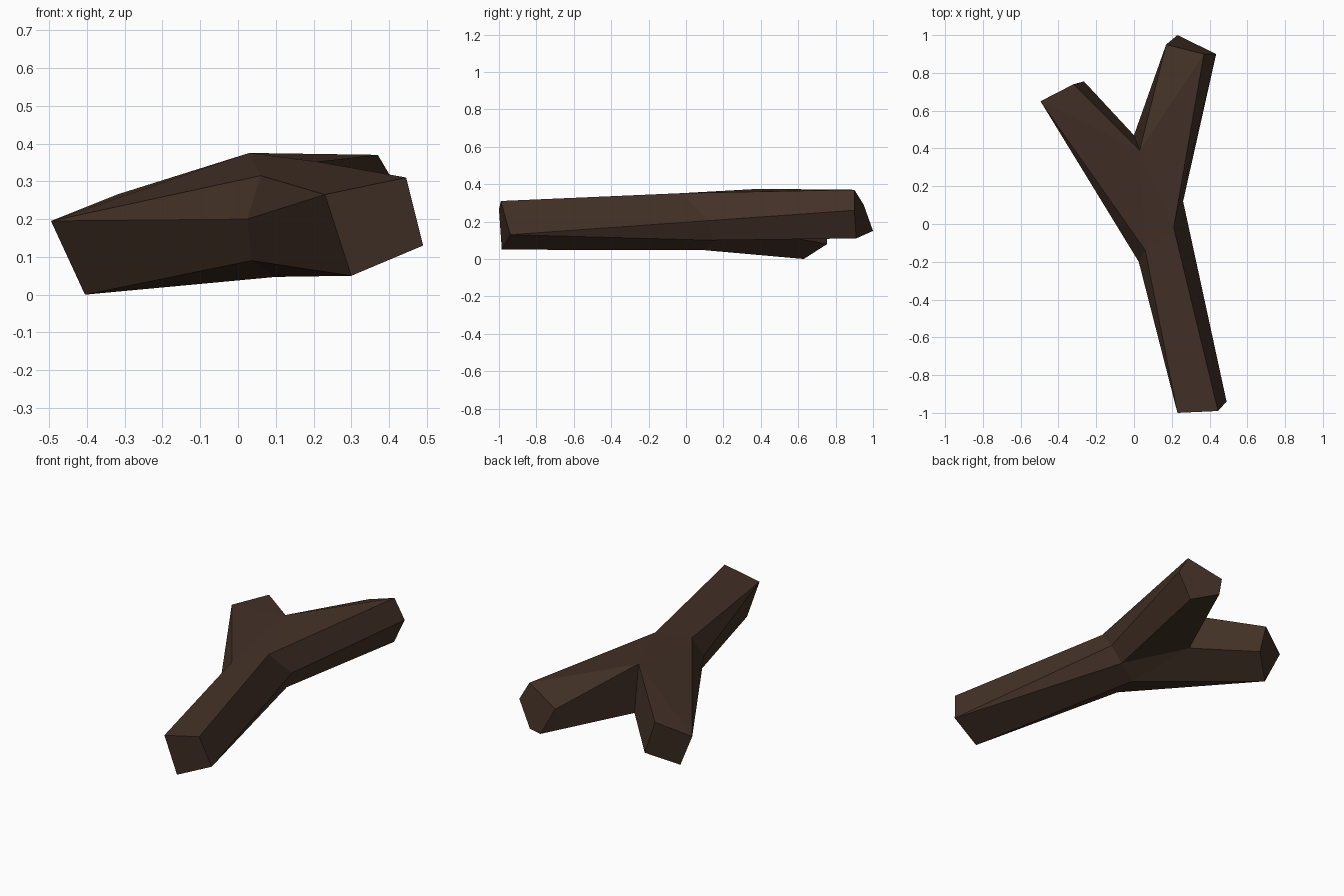
import bpy, bmesh

if "Cube" in bpy.data.objects:
    bpy.data.objects.remove(bpy.data.objects["Cube"])

bark = bpy.data.materials.new("dark_brown_bark")
bark.diffuse_color = (0.056, 0.031, 0.020, 1)
bark.use_nodes = True
bark.node_tree.nodes["Principled BSDF"].inputs["Base Color"].default_value = bark.diffuse_color

# Cross-section rings: three cut ends and the fork where they meet
rings = {
    "ABCD": [(.23, -1, .265), (.445, -.99, .31), (.49, -.94, .13), (.30, -.985, .05)],     # stem end
    "EFIHG": [(.37, .90, .37), (.435, .90, .26), (.36, .91, .11), (.23, 1, .15), (.17, .95, .29)],  # right limb end
    "JKLM": [(-.495, .65, .195), (-.32, .74, .265), (-.265, .755, .08), (-.405, .63, 0)],  # left limb end
    "QSTXVWR": [(.06, -.14, .315), (.21, -.02, .352), (.26, .12, .205), (.21, .145, .10),
                (.10, .10, .047), (.035, -.10, .09), (.025, -.20, .20)],                   # fork ring
    "PU": [(.03, .39, .375), (0, .47, .13)],                                               # crotch
}

bm = bmesh.new()
v = {}
for names, points in rings.items():
    for name, p in zip(names, points):
        v[name] = bm.verts.new(p)


def skin(faces):
    for f in faces.split():
        bm.faces.new([v[c] for c in f])


skin("ABCD EFIHG JKLM")                           # flat cut ends
skin("ABSQ BCTS CXT DVXC WVD ARWD AQR")           # stem sides
skin("SEP PEG STFE TXIF XUHI UPGH")               # right limb sides
skin("QPJ PKJ QJR RJMW WMV VMLU KPUL")            # left limb sides
skin("QSP VUX")                                   # fork top and underside
bmesh.ops.recalc_face_normals(bm, faces=bm.faces)

mesh = bpy.data.meshes.new("forked_branch")
bm.to_mesh(mesh)
bm.free()
mesh.materials.append(bark)
branch = bpy.data.objects.new("forked_branch", mesh)
bpy.context.collection.objects.link(branch)
